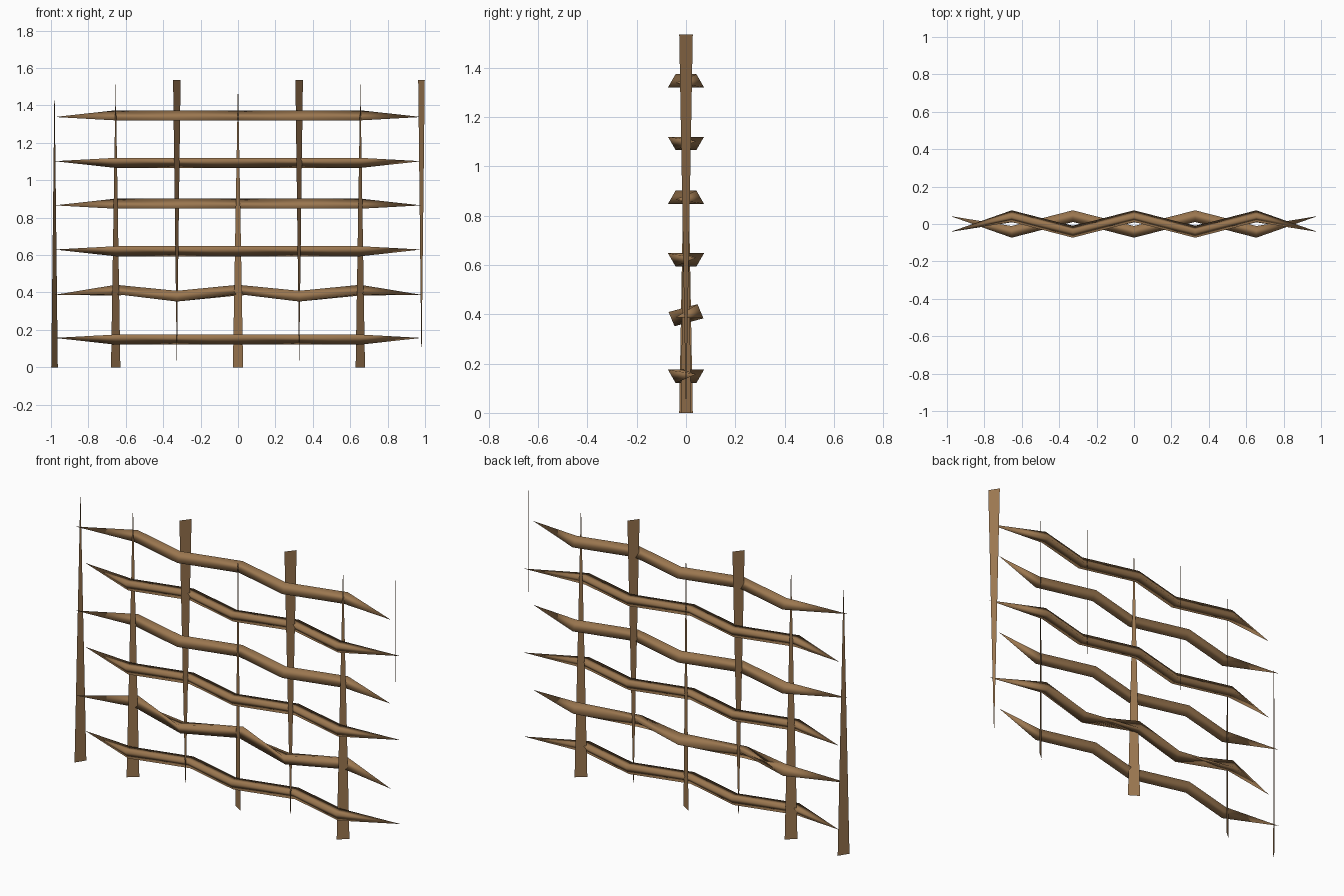
import bpy, bmesh
from math import sin, cos, radians

cube = bpy.data.objects.get("Cube")
if cube:
    bpy.data.objects.remove(cube, do_unlink=True)

wood = bpy.data.materials.new("brown_wood")
wood.use_nodes = True
colour = (0.33, 0.185, 0.08, 1)
wood.diffuse_color = colour
wood.node_tree.nodes["Principled BSDF"].inputs["Base Color"].default_value = colour

SPACING = 0.327
HEIGHT = 1.535
SWING = 0.042      # how far a rod bends to either side of the stakes
RADIUS = 0.036     # of the three-sided rod section


def add_object(name, bm, smooth):
    mesh = bpy.data.meshes.new(name)
    for face in bm.faces:
        face.smooth = smooth
    bm.to_mesh(mesh)
    bm.free()
    mesh.materials.append(wood)
    obj = bpy.data.objects.new(name, mesh)
    bpy.context.collection.objects.link(obj)
    return obj


def add_stake(name, x, dx, dy, wide_top):
    """Flat sliver, wide at one end and pointed at the other."""
    bm = bmesh.new()
    wide, tip = (HEIGHT, 0) if wide_top else (0, HEIGHT)
    corners = [(x - dx / 2, -dy / 2, wide), (x + dx / 2, dy / 2, wide), (x, 0, tip)]
    bm.faces.new([bm.verts.new(c) for c in corners])
    add_object(name, bm, False)


def add_rod(name, z, side, angle, twist=0, lean=0):
    """Three-sided rod weaving past the stakes, pointed at both ends."""
    bm = bmesh.new()
    rings = []
    for i in range(-2, 3):
        s = side if i % 2 == 0 else -side
        turn = angle if s > 0 else angle + twist
        ring = []
        for k in range(3):
            a = radians(turn + 120 * k)
            ring.append(bm.verts.new((i * SPACING, s * SWING + RADIUS * cos(a),
                                      z + s * lean + RADIUS * sin(a))))
        rings.append(ring)
    for a, b in zip(rings, rings[1:]):
        for k in range(3):
            n = (k + 1) % 3
            bm.faces.new((a[k], a[n], b[n], b[k]))
    for ring, end in ((rings[0], -3), (rings[-1], 3)):
        tip = bm.verts.new((end * SPACING, -side * SWING, z - side * lean))
        for k in range(3):
            bm.faces.new((ring[k], ring[(k + 1) % 3], tip))
    bmesh.ops.recalc_face_normals(bm, faces=bm.faces)
    add_object(name, bm, True)


# Upright stakes: position index, spread in x and y, wide end at the top
for i, dx, dy, top in ((-3, 0.035, 0.055, False), (-2, 0.05, 0.042, False),
                       (-1, 0.04, 0.051, True), (0, 0.055, -0.035, False),
                       (1, 0.04, 0.051, True), (2, 0.05, 0.042, False),
                       (3, 0.035, -0.055, True)):
    add_stake(f"stake_{i + 4}", i * SPACING, dx, dy, top)

# Woven rods, from the bottom up, on alternating sides
for row in range(6):
    z = 0.157 + 0.2362 * row
    if row == 1:
        add_rod("twisted_rod", z + 0.003, 1, 83, twist=60, lean=0.009)
    else:
        side = 1 if row % 2 else -1
        add_rod(f"rod_{row + 1}", z, side, 90 * side)
